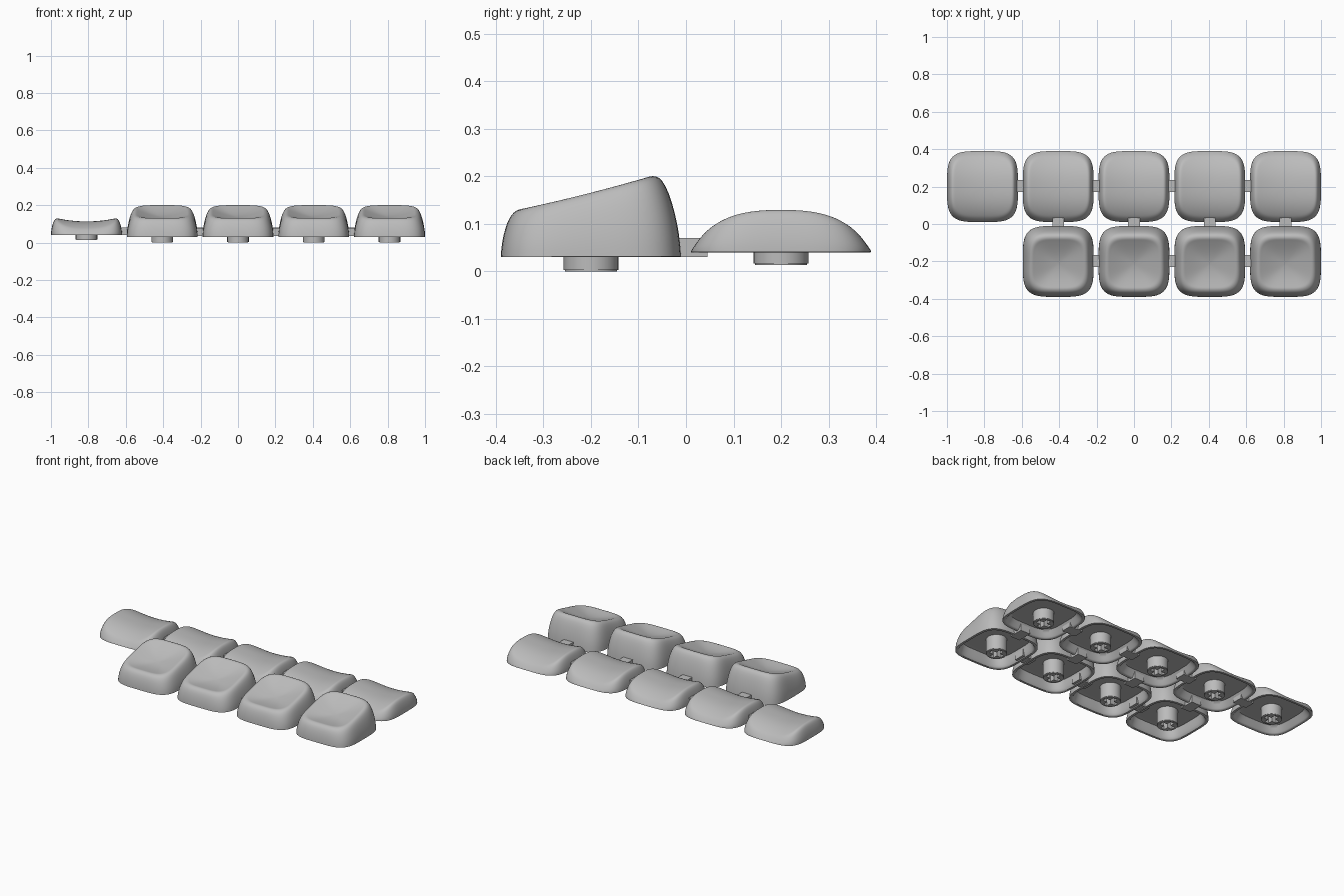
import bpy, bmesh, math
from mathutils import Matrix, Vector

if "Cube" in bpy.data.objects:
    bpy.data.objects.remove(bpy.data.objects["Cube"], do_unlink=True)

grey = bpy.data.materials.new("plain_grey")
grey.use_nodes = True
grey.diffuse_color = (0.5, 0.5, 0.5, 1)
grey.node_tree.nodes["Principled BSDF"].inputs["Base Color"].default_value = (0.5, 0.5, 0.5, 1)

SIDES = 48
PITCH = 0.405


def finish(bm, name):
    bmesh.ops.recalc_face_normals(bm, faces=bm.faces[:])
    mesh = bpy.data.meshes.new(name)
    bm.to_mesh(mesh)
    bm.free()
    mesh.materials.append(grey)
    ob = bpy.data.objects.new(name, mesh)
    bpy.context.collection.objects.link(ob)
    return ob


def outline(half_x, y0, y1, power=4.2):
    """Soft square outline."""
    pts = []
    for i in range(SIDES):
        a = 2 * math.pi * (i + 0.5) / SIDES
        c, s = math.cos(a), math.sin(a)
        r = (abs(c) ** power + abs(s) ** power) ** (-1 / power)
        pts.append((half_x * r * c, (y0 + y1) / 2 + (y1 - y0) / 2 * r * s))
    return pts


def cap_mesh(name, base, wall, top, dish, ceiling, inner):
    """Hollow cap: lip, outer wall, dished top and flat ceiling, lofted as rings."""
    rings = []
    # Inside, from the middle of the ceiling out to the lip
    for k in (0.05, 0.5, 0.9, 1):
        rings.append([(x, y, ceiling) for x, y in outline(inner * k, -inner * k, inner * k)])
    for half, z in ((0.168, base + 0.01), (0.176, base)):
        rings.append([(x, y, z) for x, y in outline(half, -half, half)])
    lip = len(rings)
    # Outer wall
    for half_x, y0, y1, t in wall:
        rings.append([(x, y, base + t * (top(x, y) - base)) for x, y in outline(half_x, y0, y1)])
    # Top, shrinking to the middle
    half_x, y0, y1, t = wall[-1]
    mid = (y0 + y1) / 2
    for k in (0.93, 0.85, 0.75, 0.62, 0.48, 0.33, 0.18, 0.04):
        ring = outline(half_x * k, mid + (y0 - mid) * k, mid + (y1 - mid) * k)
        rings.append([(x, y, top(x, y) - dish(k)) for x, y in ring])

    bm = bmesh.new()
    loops = [[bm.verts.new(p) for p in ring] for ring in rings]
    for a, b in zip(loops, loops[1:]):
        for i in range(SIDES):
            j = (i + 1) % SIDES
            bm.faces.new((a[i], a[j], b[j], b[i]))
    bm.faces.new(loops[0])
    bm.faces.new(loops[-1])
    # Keep the lip and ceiling edges crisp
    crease = bm.edges.layers.float.new("crease_edge")
    for n in (3, lip - 1, lip):
        for i in range(SIDES):
            bm.edges.get((loops[n][i], loops[n][(i + 1) % SIDES]))[crease] = 0.9
    return finish(bm, name)


def box(name, centre, size):
    bm = bmesh.new()
    bmesh.ops.create_cube(bm, size=1, matrix=Matrix.Translation(centre) @ Matrix.Diagonal((*size, 1)))
    return finish(bm, name)


def smooth(ob, angle):
    bpy.ops.object.select_all(action='DESELECT')
    ob.select_set(True)
    bpy.context.view_layer.objects.active = ob
    for mod in list(ob.modifiers):
        bpy.ops.object.modifier_apply(modifier=mod.name)
    bpy.ops.object.shade_smooth_by_angle(angle=math.radians(angle))


def stem_mesh(name, z0, z1):
    """Round post with a cross-shaped socket."""
    bm = bmesh.new()
    bmesh.ops.create_cone(bm, cap_ends=True, segments=48, radius1=0.0575, radius2=0.0575, depth=z1 - z0,
                          matrix=Matrix.Translation((0, 0, (z0 + z1) / 2)))
    rim = [e for e in bm.edges if all(v.co.z < z0 + 0.001 for v in e.verts)]
    bmesh.ops.bevel(bm, geom=rim, offset=0.003, segments=2, affect='EDGES')
    ob = finish(bm, name)
    cutters = [box("socket_cutter", (0, 0, z0 + 0.02), size)
               for size in ((0.085, 0.026, 0.08), (0.026, 0.085, 0.08))]
    for cutter in cutters:
        mod = ob.modifiers.new("socket", 'BOOLEAN')
        mod.operation = 'DIFFERENCE'
        mod.solver = 'EXACT'
        mod.object = cutter
    smooth(ob, 30)
    for cutter in cutters:
        bpy.data.objects.remove(cutter, do_unlink=True)
    return ob


def place(first, name, spots):
    """Put the part at the first spot and linked copies at the rest."""
    for n, (x, y) in enumerate(spots):
        ob = first if n == 0 else first.copy()
        if n:
            bpy.context.collection.objects.link(ob)
        ob.name = f"{name}_{n + 1}"
        ob.location = (x, y, 0)


def saddle_top(x, y):
    hollow = 0.017 * max(0, 1 - (x / 0.155) ** 2)
    return 0.13 - 0.055 * abs(y / 0.185) ** 2.6 - hollow


def sloped_top(x, y):
    return 0.165 + 0.255 * y + 0.15 * y * y


low_wall = [(s, -s, s, t) for s, t in ((0.19, 0), (0.189, 0.25), (0.184, 0.55), (0.176, 0.82),
                                       (0.168, 0.95), (0.16, 1))]
tall_wall = [(0.19, -0.19, 0.19, 0), (0.188, -0.188, 0.186, 0.25), (0.182, -0.184, 0.177, 0.5),
             (0.173, -0.177, 0.164, 0.75), (0.162, -0.168, 0.15, 0.92), (0.152, -0.158, 0.137, 0.99),
             (0.14, -0.146, 0.122, 1.01)]

back_spots = [(PITCH * i, 0.2) for i in range(-2, 3)]
front_spots = [(PITCH * i, -0.2) for i in range(-1, 3)]

# Caps
low_cap = cap_mesh("low_cap", 0.04, low_wall, saddle_top, lambda k: 0, 0.08, 0.15)
tall_cap = cap_mesh("tall_cap", 0.03, tall_wall, sloped_top,
                    lambda k: 0.027 * (1 - k * k) ** 1.2, 0.09, 0.158)
for cap in (low_cap, tall_cap):
    sub = cap.modifiers.new("soften", 'SUBSURF')
    sub.levels = sub.render_levels = 1
    smooth(cap, 50)
place(low_cap, "low_cap", back_spots)
place(tall_cap, "tall_cap", front_spots)

# Stems
place(stem_mesh("low_stem", 0.013, 0.085), "low_stem", back_spots)
place(stem_mesh("tall_stem", 0.0, 0.095), "tall_stem", front_spots)

# Bridges joining neighbouring caps
for spots, label, z in ((back_spots, "back", 0.06), (front_spots, "front", 0.055)):
    for n, (x, y) in enumerate(spots[:-1]):
        box(f"{label}_bridge_{n + 1}", (x + PITCH / 2, y + 0.003, z), (0.09, 0.064, 0.04))
for n, (x, y) in enumerate(front_spots):
    box(f"row_bridge_{n + 1}", (x, 0, 0.05), (0.064, 0.09, 0.04))
